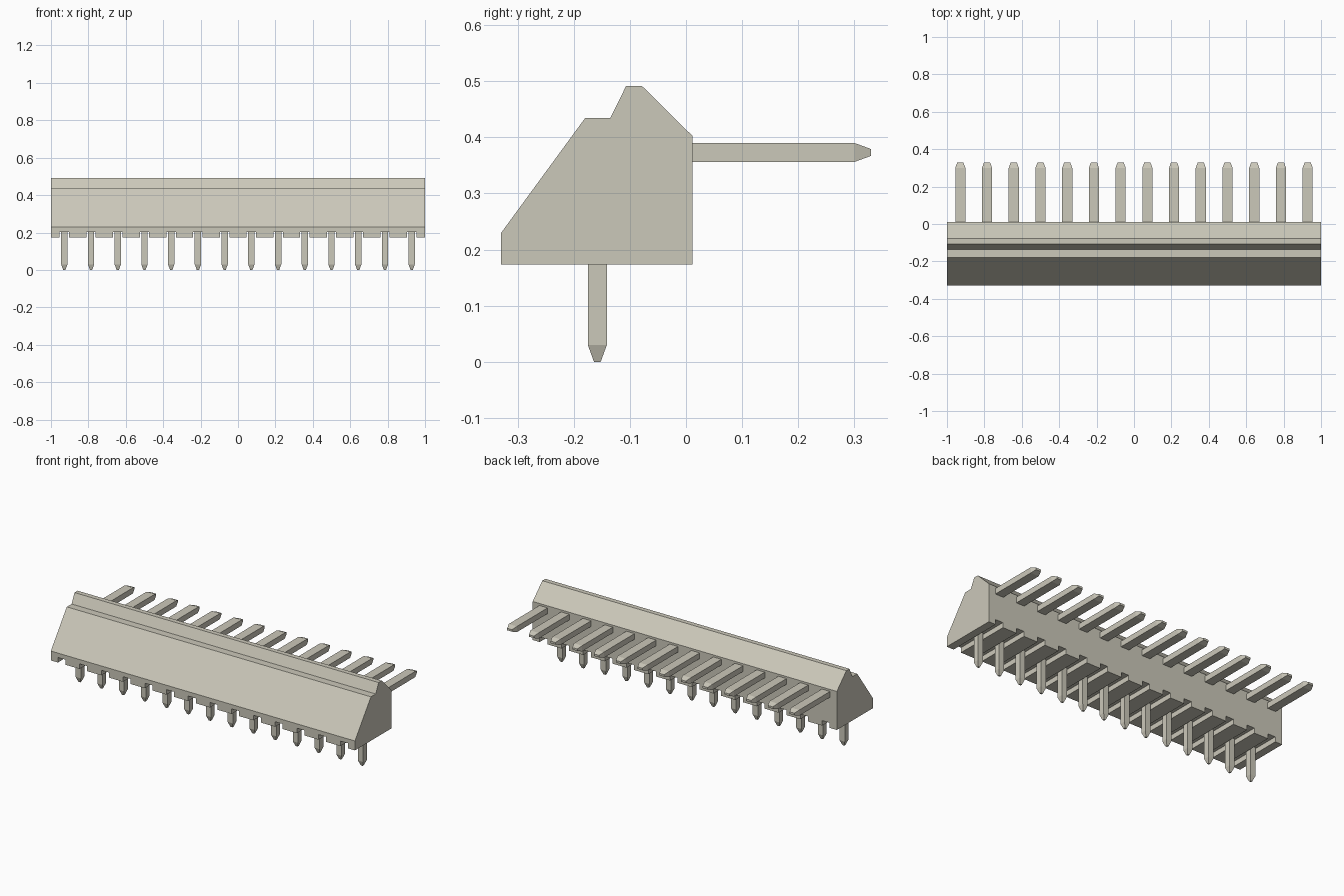
import bpy
import bmesh
from mathutils import Vector

old = bpy.data.objects.get("Cube")
if old:
    bpy.data.objects.remove(old, do_unlink=True)

PINS = 14
PITCH = 2 / PINS
FLOOR = 0.173          # underside of the housing
PIN_Y = -0.158         # row of downward pins
BACK = 0.012           # rear wall of the housing


def make_material(name, colour):
    mat = bpy.data.materials.new(name)
    mat.use_nodes = True
    mat.diffuse_color = colour
    mat.node_tree.nodes["Principled BSDF"].inputs["Base Color"].default_value = colour
    return mat


beige = make_material("warm_grey_beige", (0.60, 0.58, 0.49, 1))


def finish(name, bm):
    bmesh.ops.recalc_face_normals(bm, faces=bm.faces)
    mesh = bpy.data.meshes.new(name)
    bm.to_mesh(mesh)
    bm.free()
    mesh.materials.append(beige)
    obj = bpy.data.objects.new(name, mesh)
    bpy.context.collection.objects.link(obj)
    return obj


def add_box(bm, low, high):
    low, high = Vector(low), Vector(high)
    verts = bmesh.ops.create_cube(bm, size=1)["verts"]
    for v in verts:
        v.co = (low + high) / 2 + v.co * (high - low)


def add_pin(bm, rings):
    """Loft rectangles, each given as (centre, half side u, half side v)."""
    loops = []
    for centre, u, v in rings:
        c, u, v = Vector(centre), Vector(u), Vector(v)
        loops.append([bm.verts.new(p) for p in (c - u - v, c + u - v, c + u + v, c - u + v)])
    for a, b in zip(loops, loops[1:]):
        for i in range(4):
            j = (i + 1) % 4
            bm.faces.new((a[i], a[j], b[j], b[i]))
    bm.faces.new(loops[0])
    bm.faces.new(loops[-1])


# Housing: side profile extruded along x
profile = [(-0.33, FLOOR), (BACK, FLOOR), (BACK, 0.402), (-0.078, 0.491),
           (-0.107, 0.491), (-0.135, 0.434), (-0.18, 0.434), (-0.33, 0.229)]
bm = bmesh.new()
side = bm.faces.new([bm.verts.new((-1, y, z)) for y, z in profile])
ext = bmesh.ops.extrude_face_region(bm, geom=[side])["geom"]
bmesh.ops.translate(bm, vec=(2, 0, 0), verts=[g for g in ext if isinstance(g, bmesh.types.BMVert)])
housing = finish("housing", bm)

# Slots through the underside, plus both rows of pins
slots, down, rear = bmesh.new(), bmesh.new(), bmesh.new()
for i in range(PINS):
    x = -1 + PITCH * (i + 0.5)
    add_box(slots, (x - 0.025, -0.5, 0.1), (x + 0.025, 0.2, 0.203))
    add_pin(down, [((x, PIN_Y, z), (h, 0, 0), (0, h, 0))
                   for z, h in ((0.203, 0.017), (0.03, 0.017), (0, 0.006))])
    add_pin(rear, [((x, y, 0.373), (w, 0, 0), (0, 0, h))
                   for y, w, h in ((BACK, 0.027, 0.017), (0.30, 0.027, 0.017), (0.33, 0.016, 0.006))])
finish("downward_pins", down)
finish("rear_pins", rear)

cutter = finish("slot_cutter", slots)
cutter.hide_render = True
cutter.hide_viewport = True
cutter.display_type = 'WIRE'
cut = housing.modifiers.new("slots", 'BOOLEAN')
cut.operation = 'DIFFERENCE'
cut.solver = 'EXACT'
cut.object = cutter
